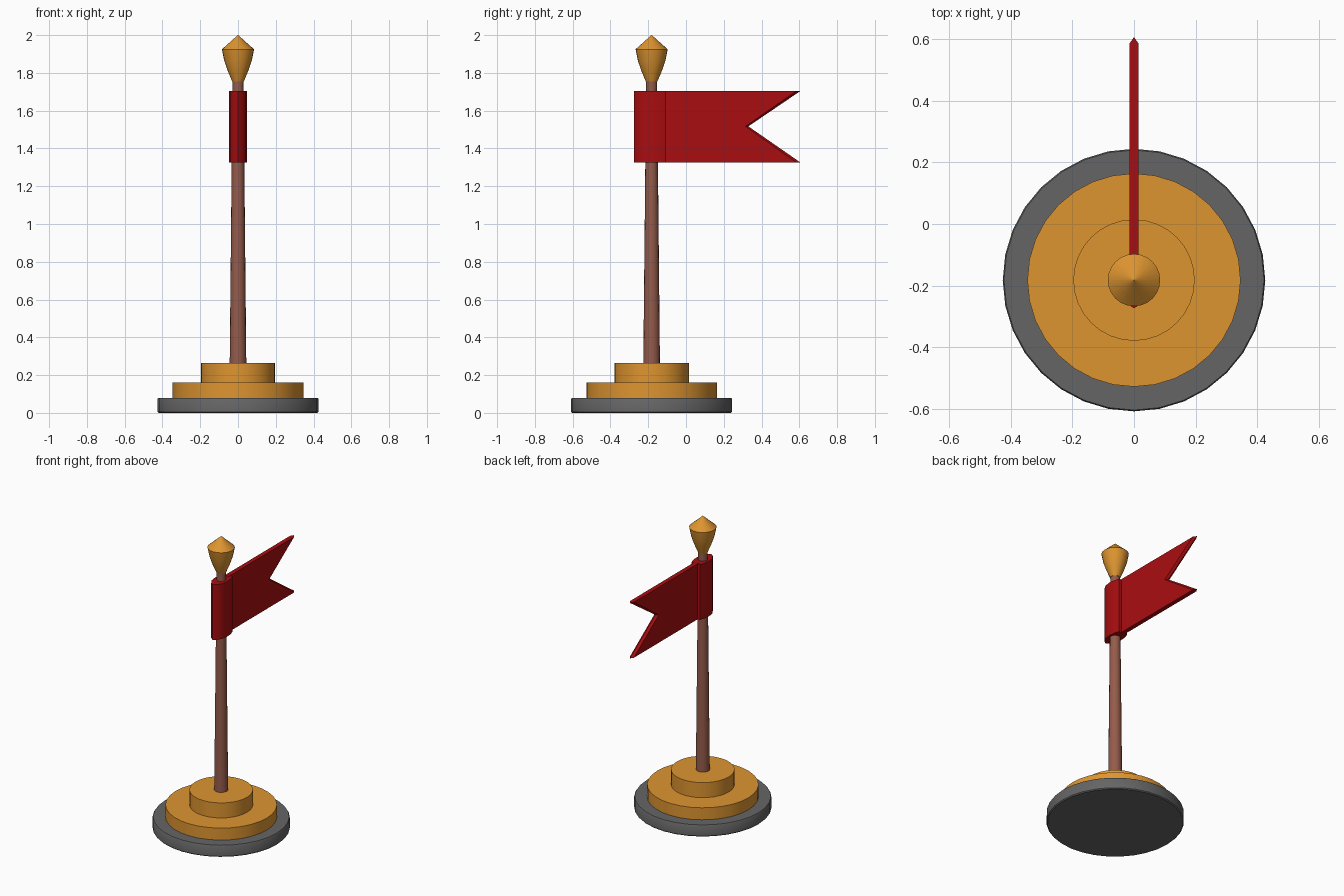
import bpy, bmesh, math

if "Cube" in bpy.data.objects:
    bpy.data.objects.remove(bpy.data.objects["Cube"])

AXIS_Y = -0.182


def material(name, rgb):
    m = bpy.data.materials.new(name)
    m.diffuse_color = (*rgb, 1)
    m.use_nodes = True
    m.node_tree.nodes["Principled BSDF"].inputs["Base Color"].default_value = m.diffuse_color
    return m


grey = material("dark grey", (0.13, 0.13, 0.13))
gold = material("gold", (0.73, 0.30, 0.03))
wood = material("brown wood", (0.30, 0.105, 0.07))
red = material("flag red", (0.40, 0.004, 0.005))


def loft(name, rings, mat, angle=35):
    """Join equal-length rings of points into a closed solid."""
    bm = bmesh.new()
    loops = [[bm.verts.new(p) for p in ring] for ring in rings]
    n = len(loops[0])
    for a, b in zip(loops, loops[1:]):
        for i in range(n):
            j = (i + 1) % n
            bm.faces.new((a[i], a[j], b[j], b[i]))
    bm.faces.new(loops[0][::-1])
    bm.faces.new(loops[-1])
    bmesh.ops.remove_doubles(bm, verts=bm.verts, dist=1e-5)
    bmesh.ops.recalc_face_normals(bm, faces=bm.faces)
    me = bpy.data.meshes.new(name)
    bm.to_mesh(me)
    bm.free()
    me.materials.append(mat)
    ob = bpy.data.objects.new(name, me)
    bpy.context.collection.objects.link(ob)
    bpy.ops.object.select_all(action='DESELECT')
    ob.select_set(True)
    bpy.context.view_layer.objects.active = ob
    bpy.ops.object.shade_smooth_by_angle(angle=math.radians(angle))
    return ob


def turned(name, profile, mat, sides=32, angle=35):
    """Round part on the pole axis from (radius, z) pairs."""
    rings = [[(r * math.cos(2 * math.pi * i / sides),
               AXIS_Y + r * math.sin(2 * math.pi * i / sides), z)
              for i in range(sides)] for r, z in profile]
    return loft(name, rings, mat, angle)


# stepped round base
turned("base_plate", [(0.42, 0), (0.426, 0.006), (0.426, 0.074), (0.422, 0.08)], grey)
turned("lower_step", [(0.346, 0.078), (0.346, 0.162)], gold)
turned("upper_step", [(0.197, 0.16), (0.197, 0.265)], gold)

# tapered pole and pointed finial
turned("pole", [(0.044, 0.26), (0.029, 1.765)], wood, 16)
turned("finial", [(0.031, 1.755), (0.054, 1.81), (0.073, 1.865), (0.085, 1.925),
                  (0.001, 2.0)], gold, 24)

# sleeve wrapping the pole, pointed at the front
half = [(0.022, -0.258), (0.042, -0.225), (0.047, -0.182), (0.043, -0.14), (0.032, -0.105)]
section = [(0, -0.274)] + half + [(-x, y) for x, y in reversed(half)]
loft("flag_sleeve", [[(x, y, z) for x, y in section] for z in (1.325, 1.703)], red)

# swallow-tailed flag, with the tips thinning to an edge
def flag_ring(x, tip, notch):
    return [(x, -0.12, 1.325), (x, tip, 1.325), (x, notch, 1.517),
            (x, tip, 1.705), (x, -0.12, 1.705)]


loft("flag", [flag_ring(-0.015, 0.585, 0.315), flag_ring(0, 0.607, 0.33),
              flag_ring(0.015, 0.585, 0.315)], red)
